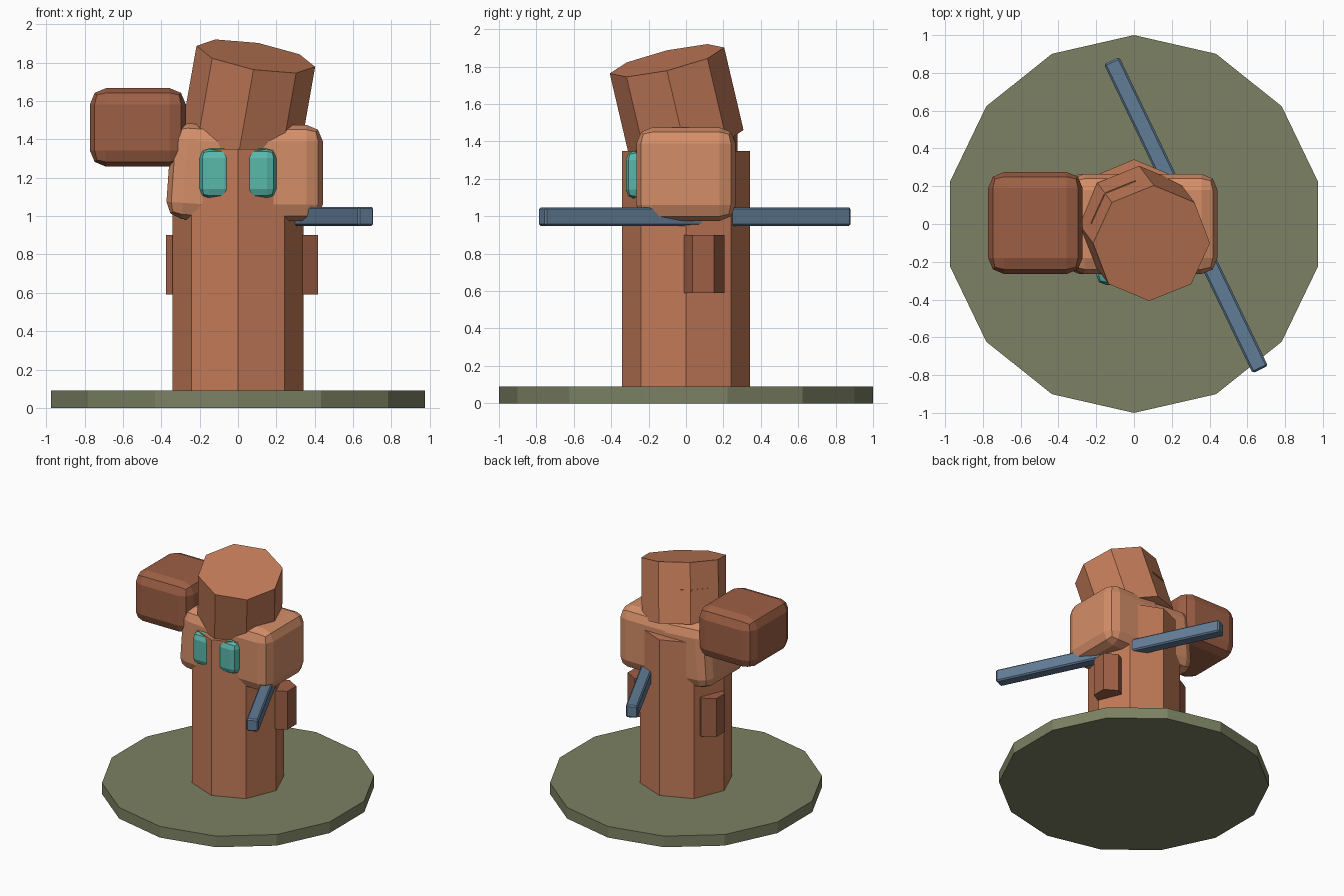
import bpy
from math import radians, cos, sin
from mathutils import Vector

if "Cube" in bpy.data.objects:
    bpy.data.objects.remove(bpy.data.objects["Cube"])


def mat(name, r, g, b):
    m = bpy.data.materials.new(name)
    m.diffuse_color = (r, g, b, 1)
    m.use_nodes = True
    m.node_tree.nodes["Principled BSDF"].inputs["Base Color"].default_value = m.diffuse_color
    return m


BARK = mat("bark", 0.55, 0.20, 0.10)
PALE = mat("pale_bark", 0.66, 0.27, 0.14)
DARK = mat("dark_bark", 0.34, 0.115, 0.06)
MOSS = mat("moss", 0.20, 0.22, 0.125)
STEEL = mat("steel", 0.12, 0.20, 0.30)
TEAL = mat("teal", 0.10, 0.48, 0.41)


def finish(name, m, rot):
    o = bpy.context.object
    o.name = name
    o.rotation_euler = [radians(a) for a in rot]
    o.data.materials.append(m)
    return o


def prism(name, sides, r, h, loc, m, rot=(0, 0, 0)):
    bpy.ops.mesh.primitive_cylinder_add(vertices=sides, radius=r, depth=h, location=loc)
    return finish(name, m, rot)


def block(name, size, loc, m, bevel=0.0, segs=2, rot=(0, 0, 0)):
    bpy.ops.mesh.primitive_cube_add(size=1, location=loc)
    o = finish(name, m, rot)
    for v in o.data.vertices:
        v.co = [c * s for c, s in zip(v.co, size)]
    if bevel:
        b = o.modifiers.new("bevel", 'BEVEL')
        b.width, b.segments = bevel, segs
    return o


# Ground disc and trunk
prism("base_disc", 14, 1.0, 0.09, (0, 0, 0.045), MOSS)
prism("trunk", 8, 0.342, 1.34, (0, 0, 0.68), BARK)

# Tilted head
HEAD_ROT = (13, 10, 0)
HEAD_POS = Vector((0.054, -0.05, 1.612))
head = prism("head", 8, 0.314, 0.46, HEAD_POS, BARK, HEAD_ROT)

# Thin cracks on the back left faces of the head
for i, (ang, shift) in enumerate(((112.5, 0.03), (157.5, -0.03))):
    a = radians(ang)
    local = Vector((0.284 * cos(a) - shift * sin(a), 0.284 * sin(a) + shift * cos(a), 0.02))
    crack = block(f"head_crack_{i}", (0.02, 0.17, 0.012), local, BARK, rot=(0, 0, ang))
    crack.parent = head

# Overlapping shoulder blocks and the raised fist
block("right_shoulder", (0.52, 0.53, 0.5), (0.182, 0, 1.225), PALE, 0.085)
block("left_shoulder", (0.5, 0.53, 0.5), (-0.112, 0, 1.222), PALE, 0.085, rot=(0, 4, 0))
block("fist", (0.5, 0.54, 0.41), (-0.522, 0.005, 1.462), DARK, 0.085)

# Eyes and side stubs
for side, s, x in (("right", 1, 0.32), ("left", -1, -0.278)):
    block(f"{side}_eye", (0.18, 0.12, 0.26), (s * 0.11, -0.262, 1.222), TEAL, 0.05)
    prism(f"{side}_stub", 6, 0.113, 0.31, (x, 0.092, 0.745), DARK)

# Long bar carried at the side
block("bar", (0.09, 1.815, 0.1), (0.275, 0.047, 0.998), STEEL, 0.01, 1, (0, 0, 25.7))
